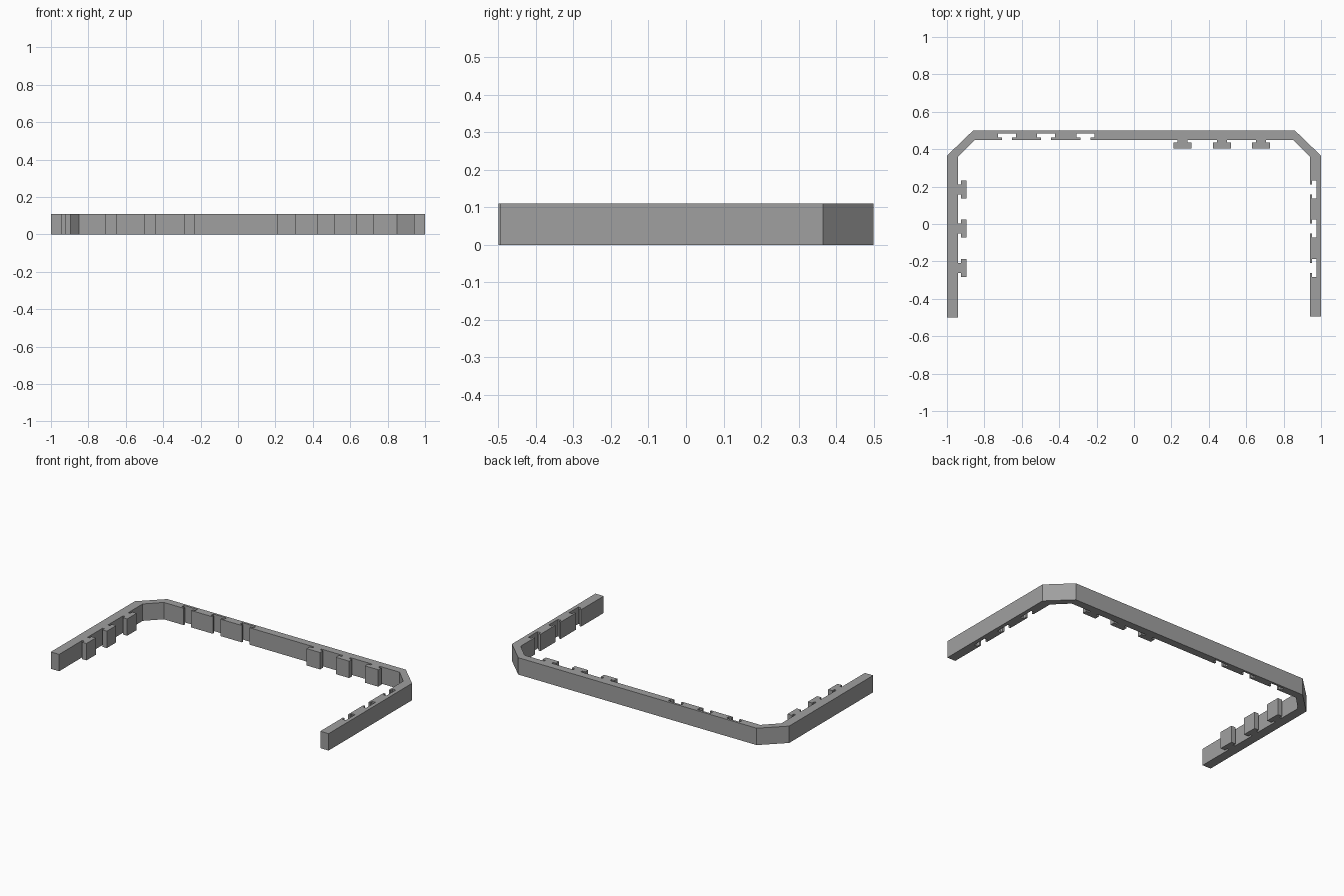
import bpy, bmesh
from mathutils import Vector

if "Cube" in bpy.data.objects:
    bpy.data.objects.remove(bpy.data.objects["Cube"])

HEIGHT = 0.11
NECK, HEAD = 0.027, 0.048      # half widths of the T-shaped joints
TAB = (0.014, 0.045)           # neck and head distance out of the wall
SLOT = (-0.012, -0.035)        # neck and head distance into the wall


def joint(centre, along, inward, depths):
    """T-shaped tab or slot as eight outline points."""
    c, a, n = Vector(centre), Vector(along), Vector(inward)
    neck, head = depths
    half = [(NECK, 0), (NECK, neck), (HEAD, neck), (HEAD, head)]
    pts = [c - a * w + n * d for w, d in half]
    return pts + [c + a * w + n * d for w, d in reversed(half)]


# Outer edge, from the left end round the back to the right end
outline = [Vector(p) for p in [(-1, -0.5), (-1, 0.365), (-0.86, 0.5),
                               (0.86, 0.5), (1, 0.365), (1, -0.495)]]

# Inner edge of the right arm with slots
outline.append(Vector((0.94, -0.495)))
for y in (-0.235, -0.025, 0.185):
    outline += joint((0.94, y), (0, 1), (-1, 0), SLOT)
outline += [Vector((0.94, 0.36)), Vector((0.85, 0.45))]

# Inner edge of the back wall: tabs on the right, slots on the left
for x in (0.68, 0.47, 0.26):
    outline += joint((x, 0.45), (-1, 0), (0, -1), TAB)
for x in (-0.26, -0.47, -0.68):
    outline += joint((x, 0.45), (-1, 0), (0, -1), SLOT)
outline += [Vector((-0.85, 0.45)), Vector((-0.94, 0.36))]

# Inner edge of the left arm with tabs
for y in (0.185, -0.025, -0.235):
    outline += joint((-0.94, y), (0, -1), (1, 0), TAB)
outline.append(Vector((-0.94, -0.5)))

# Extrude the outline to a wall
bm = bmesh.new()
base = bm.faces.new([bm.verts.new((p.x, p.y, 0)) for p in outline])
top = bmesh.ops.extrude_face_region(bm, geom=[base], use_keep_orig=True)
bmesh.ops.translate(bm, vec=(0, 0, HEIGHT),
                    verts=[v for v in top["geom"] if isinstance(v, bmesh.types.BMVert)])
bmesh.ops.recalc_face_normals(bm, faces=bm.faces)
bmesh.ops.triangulate(bm, faces=[f for f in bm.faces if len(f.verts) > 4])

mesh = bpy.data.meshes.new("interlocking_border")
bm.to_mesh(mesh)
bm.free()
grey = bpy.data.materials.new("mid grey")
grey.diffuse_color = (0.35, 0.35, 0.35, 1)
grey.use_nodes = True
grey.node_tree.nodes["Principled BSDF"].inputs["Base Color"].default_value = grey.diffuse_color
mesh.materials.append(grey)
border = bpy.data.objects.new("interlocking_border", mesh)
bpy.context.collection.objects.link(border)
